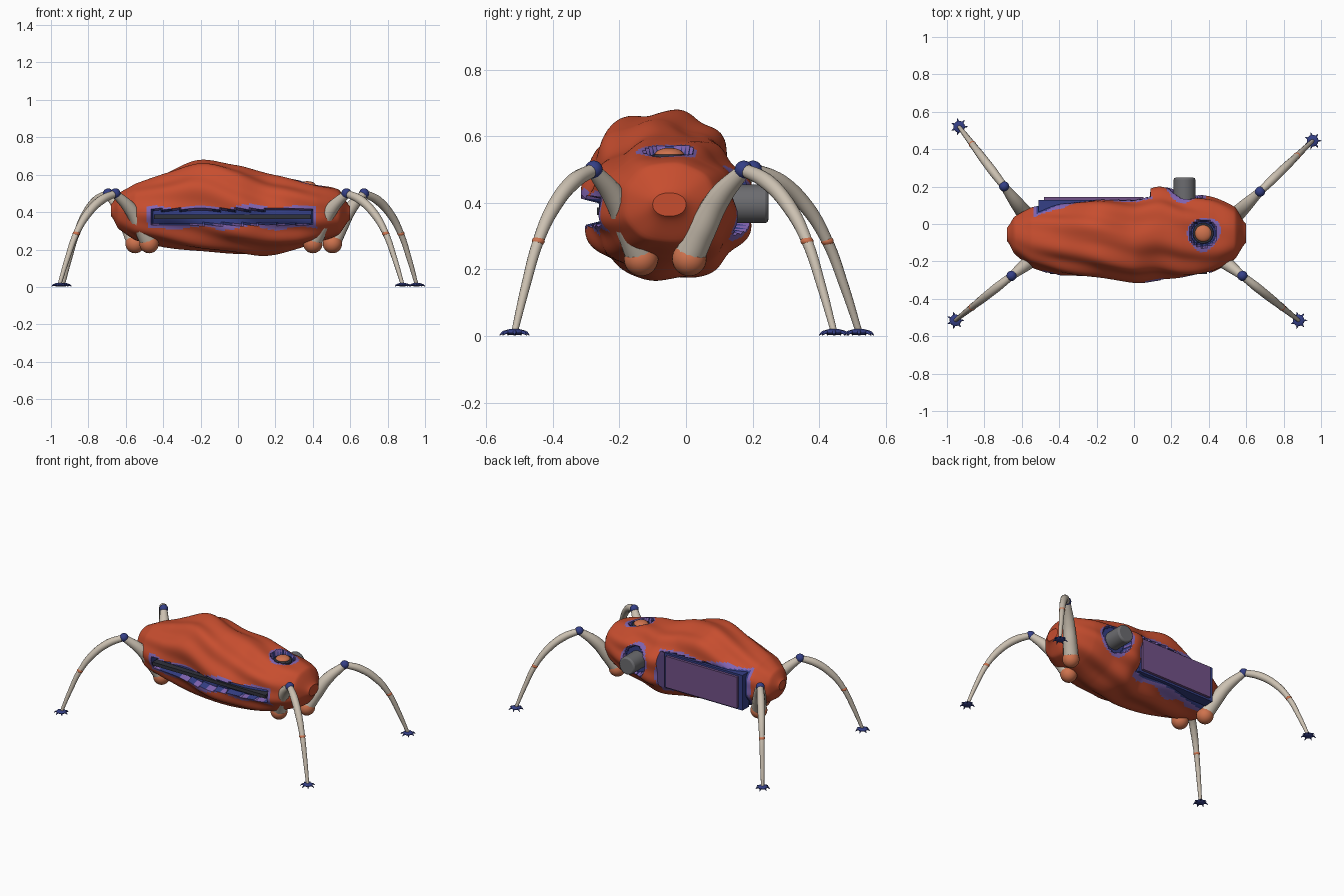
import bpy, bmesh, math
from mathutils import Vector

cube = bpy.data.objects.get("Cube")
if cube:
    bpy.data.objects.remove(cube, do_unlink=True)


def material(name, r, g, b):
    m = bpy.data.materials.new(name)
    m.use_nodes = True
    m.diffuse_color = (r, g, b, 1)
    bsdf = next(n for n in m.node_tree.nodes if n.type == 'BSDF_PRINCIPLED')
    bsdf.inputs["Base Color"].default_value = (r, g, b, 1)
    bsdf.inputs["Roughness"].default_value = 0.7
    return m


RUST = material("rust_red", 0.57, 0.075, 0.028)
BLUE = material("deep_blue", 0.035, 0.05, 0.24)
LAVENDER = material("lavender", 0.22, 0.13, 0.45)
PURPLE = material("dusty_purple", 0.17, 0.085, 0.25)
PEACH = material("copper_orange", 0.62, 0.17, 0.075)
BONE = material("bone", 0.6, 0.53, 0.44)
GREY = material("grey", 0.15, 0.15, 0.16)
DARK = material("dark_slate", 0.03, 0.032, 0.045)


def finish(ob, name, mat, smooth=True):
    ob.name = name
    if mat:
        ob.data.materials.append(mat)
    bpy.ops.object.select_all(action='DESELECT')
    ob.select_set(True)
    bpy.context.view_layer.objects.active = ob
    if smooth:
        bpy.ops.object.shade_smooth_by_angle(angle=math.radians(40))
    return ob


def ball(name, loc, r, mat, flat=1):
    bpy.ops.mesh.primitive_uv_sphere_add(segments=24, ring_count=14, radius=r, location=loc)
    bpy.context.object.scale.z = flat
    return finish(bpy.context.object, name, mat)


def box(name, lo, hi, mat):
    lo, hi = Vector(lo), Vector(hi)
    bpy.ops.mesh.primitive_cube_add(size=1, location=(lo + hi) / 2)
    bpy.context.object.scale = hi - lo
    return finish(bpy.context.object, name, mat, False)


def drum(name, loc, r, depth, mat, rot=(0, 0, 0), bevel=0.006):
    bpy.ops.mesh.primitive_cylinder_add(vertices=32, radius=r, depth=depth, location=loc, rotation=rot)
    ob = finish(bpy.context.object, name, mat)
    mod = ob.modifiers.new("soft_edge", 'BEVEL')
    mod.width, mod.segments = bevel, 2
    return ob


def tube(name, points, radii, mat):
    cu = bpy.data.curves.new(name, 'CURVE')
    cu.dimensions, cu.bevel_depth, cu.bevel_resolution = '3D', 1, 4
    cu.use_fill_caps, cu.resolution_u = True, 8
    sp = cu.splines.new('BEZIER')
    sp.bezier_points.add(len(points) - 1)
    for bp, p, r in zip(sp.bezier_points, points, radii):
        bp.co, bp.radius = p, r
        bp.handle_left_type = bp.handle_right_type = 'AUTO'
    ob = bpy.data.objects.new(name, cu)
    bpy.context.collection.objects.link(ob)
    finish(ob, name, mat, False)
    bpy.ops.object.convert(target='MESH')
    finish(bpy.context.object, name, None)


# Hull sections: x, bottom, top, front, back
SECTIONS = [
    (-0.68, 0.38, 0.44, -0.09, -0.02),
    (-0.64, 0.31, 0.50, -0.16, 0.04),
    (-0.55, 0.25, 0.55, -0.23, 0.09),
    (-0.40, 0.22, 0.605, -0.27, 0.12),
    (-0.20, 0.19, 0.68, -0.29, 0.15),
    (0.00, 0.175, 0.645, -0.315, 0.15),
    (0.14, 0.17, 0.605, -0.295, 0.2),
    (0.27, 0.195, 0.585, -0.29, 0.165),
    (0.42, 0.235, 0.55, -0.26, 0.145),
    (0.54, 0.28, 0.52, -0.19, 0.09),
    (0.60, 0.36, 0.43, -0.10, 0.0),
]


def section(x):
    i = max(k for k in range(len(SECTIONS) - 1) if SECTIONS[k][0] <= x + 1e-6)
    s = [SECTIONS[min(max(i + d, 0), len(SECTIONS) - 1)] for d in (-1, 0, 1, 2)]
    t = (x - s[1][0]) / (s[2][0] - s[1][0])
    return [b + 0.5 * t * (c - a + t * (2 * a - 5 * b + 4 * c - d + t * (3 * (b - c) + d - a)))
            for a, b, c, d in zip(*s)][1:]


def rect(x, z, x0, x1, z0, z1):
    """Distance outside a rectangle, negative inside."""
    return max(x0 - x, x - x1, z0 - z, z - z1)


def recesses(p):
    """Signed distance to the slot, hatch, rear port and top socket."""
    far = 9
    front, back = p.y < -0.12, p.y > 0.0
    return (rect(p.x, p.z, -0.46, 0.4, 0.335, 0.412) if front else far,
            rect(p.x, p.z, -0.52, 0.08, 0.255, 0.505) if back else far,
            math.hypot(p.x - 0.27, p.z - 0.4) - 0.09 if back else far,
            math.hypot(p.x - 0.37, p.y + 0.05) - 0.07 if p.z > 0.45 else far)


# Wrinkled hull, with recesses pressed in and coloured by distance
N, M = 150, 128
bm = bmesh.new()
rings = []
for i in range(N + 1):
    u = i / N
    x = -0.68 + 1.28 * (0.7 * u + 0.3 * (0.5 - 0.5 * math.cos(math.pi * u)))
    zb, zt, yf, yk = section(x)
    fade = min(1, 4 * u, 4 * (1 - u))
    ring = []
    for j in range(M):
        a = 2 * math.pi * j / M
        c, s = math.cos(a), math.sin(a)
        k = 1 + fade * (0.035 * math.sin(9 * a - 9 * x) + 0.02 * math.sin(4 * a + 11 * x) - 0.015)
        y = (yf + yk) / 2 + (yk - yf) / 2 * k * math.copysign(abs(c) ** 0.9, c)
        z = (zb + zt) / 2 + (zt - zb) / 2 * k * math.copysign(abs(s) ** 0.95, s)
        ring.append(bm.verts.new((x, y, z)))
    rings.append(ring)
for r0, r1 in zip(rings, rings[1:]):
    for j in range(M):
        bm.faces.new((r0[j], r1[j], r1[j - 1], r0[j - 1]))
bm.faces.new(rings[0])
bm.faces.new(rings[-1])
for f in bm.faces:
    p = f.calc_center_median()
    d = min(recesses(p))
    ragged = 0.02 + 0.012 * math.sin(23 * p.x) * math.sin(31 * p.z + 17 * p.y)
    f.material_index = 1 if d < 0 else 2 if d < ragged else 0
for v in bm.verts:
    slot, hatch, port, socket = recesses(v.co)
    if slot < 0:
        v.co.y += 0.05
    if hatch < 0:
        v.co.y = min(v.co.y, 0.11)
    if port < 0:
        v.co.y = min(v.co.y, 0.125)
    if socket < 0:
        v.co.z = min(v.co.z, 0.525)
bmesh.ops.recalc_face_normals(bm, faces=bm.faces)
me = bpy.data.meshes.new("hull")
bm.to_mesh(me)
bm.free()
hull = bpy.data.objects.new("hull", me)
bpy.context.collection.objects.link(hull)
for m in (RUST, BLUE, LAVENDER):
    me.materials.append(m)
finish(hull, "hull", None)

# Front slat, rear hatch, rear nozzle and top eye
box("front_slat", (-0.45, -0.268, 0.364), (0.39, -0.19, 0.386), DARK)
box("hatch_backing", (-0.51, 0.06, 0.262), (0.07, 0.128, 0.498), BLUE)
box("hatch_panel", (-0.48, 0.125, 0.275), (0.05, 0.145, 0.485), PURPLE)
drum("rear_nozzle", (0.27, 0.165, 0.397), 0.058, 0.165, GREY, (math.pi / 2, 0, 0), 0.01)
drum("eye_socket", (0.37, -0.05, 0.525), 0.056, 0.04, DARK)
ball("eye_dome", (0.37, -0.05, 0.543), 0.045, PEACH, 0.5)


# Four arched legs, each lying in a vertical plane from hip to foot
def leg(name, hip, foot):
    hip, foot = Vector(hip), Vector(foot)
    knee = hip.lerp(foot, 0.375)

    def along(a, b, t, z):
        return (*a.lerp(b, t), z)

    ball(name + "_hip", (*hip, 0.232), 0.052, PEACH)
    thigh = ((0, 0.24), (0.25, 0.325), (0.55, 0.415), (1, 0.498))
    tube(name + "_thigh", [along(hip, knee, t, z) for t, z in thigh],
         (0.047, 0.043, 0.036, 0.022), BONE)
    ball(name + "_knee", (*knee, 0.5), 0.027, BLUE)
    shin = ((0, 0.5), (0.25, 0.465), (0.5, 0.39), (0.7, 0.285), (0.86, 0.15), (1, 0.012))
    tube(name + "_shin", [along(knee, foot, t, z) for t, z in shin],
         (0.02, 0.024, 0.022, 0.017, 0.014, 0.01), BONE)
    ball(name + "_band", along(knee, foot, 0.7, 0.285), 0.0195, PEACH, 0.75)
    ball(name + "_foot", (*foot, 0.012), 0.031, BLUE, 0.32)
    for k in range(7):
        a = 2 * math.pi * k / 7
        d = Vector((math.cos(a), math.sin(a)))
        tube(name + "_claw", [(*(foot + d * 0.015), 0.012), (*(foot + d * 0.035), 0.01),
                              (*(foot + d * 0.046), 0.002)], (0.007, 0.005, 0.001), BLUE)


leg("front_right_leg", (-0.475, -0.135), (-0.955, -0.515))
leg("front_left_leg", (0.4, -0.135), (0.88, -0.515))
leg("back_left_leg", (0.505, 0.01), (0.955, 0.445))
leg("back_right_leg", (-0.55, 0.01), (-0.935, 0.52))
